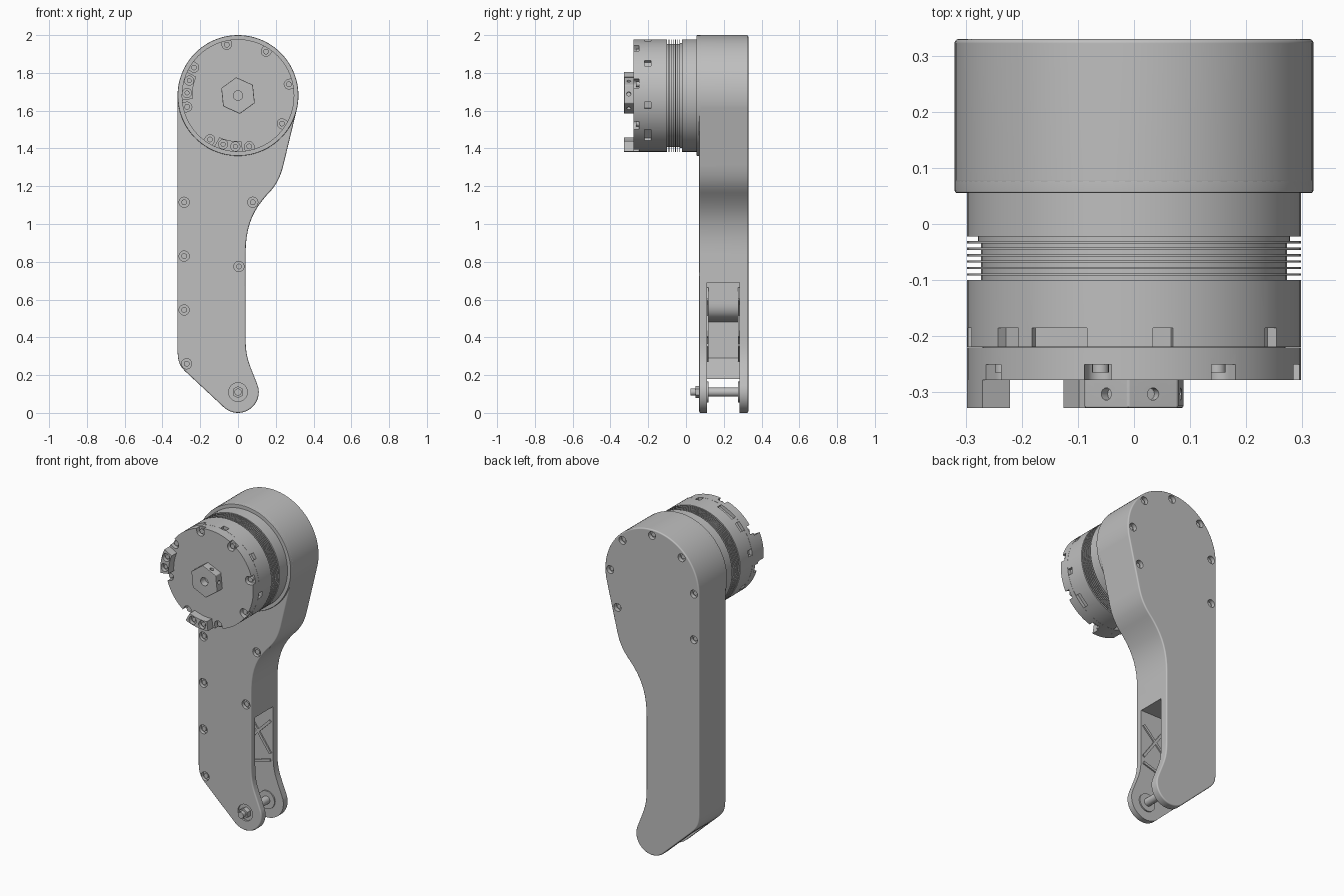
import bpy, bmesh
from math import sin, cos, radians
from mathutils import Vector, geometry

if "Cube" in bpy.data.objects:
    bpy.data.objects.remove(bpy.data.objects["Cube"])

grey = bpy.data.materials.new("plain_grey")
grey.use_nodes = True
grey.diffuse_color = (0.52, 0.52, 0.52, 1)
grey.node_tree.nodes["Principled BSDF"].inputs["Base Color"].default_value = grey.diffuse_color

AXIS_Z = 1.68
FOOT_Z = 0.11
CAN_R = 0.298


def arc(cx, cz, r, a0, a1, n):
    return [(cx + r * cos(radians(a0 + (a1 - a0) * i / n)),
             cz + r * sin(radians(a0 + (a1 - a0) * i / n))) for i in range(n + 1)]


def circle(cx, cz, r, n=24, turn=0):
    return arc(cx, cz, r, turn, turn + 360, n)[:-1]


def bezier(*pts):
    return [tuple(p) for p in geometry.interpolate_bezier(*[Vector(p) for p in pts], 10)]


def polar(r, a):
    return r * cos(radians(a)), AXIS_Z + r * sin(radians(a))


def prism(bm, pts, y0, y1):
    """Extrude an x-z outline from y0 to y1."""
    near = [bm.verts.new((x, y0, z)) for x, z in pts]
    far = [bm.verts.new((x, y1, z)) for x, z in pts]
    bm.faces.new(near)
    bm.faces.new(far[::-1])
    n = len(pts)
    for i in range(n):
        j = (i + 1) % n
        bm.faces.new((near[i], near[j], far[j], far[i]))


def radial_prism(bm, a, pts, y0, y1):
    """Prism whose outline is given as (radius, sideways) at angle a of the motor."""
    c, s = cos(radians(a)), sin(radians(a))
    prism(bm, [(r * c - t * s, AXIS_Z + r * s + t * c) for r, t in pts], y0, y1)


def finish(name, bm):
    bmesh.ops.recalc_face_normals(bm, faces=bm.faces)
    me = bpy.data.meshes.new(name)
    bm.to_mesh(me)
    bm.free()
    ob = bpy.data.objects.new(name, me)
    bpy.context.collection.objects.link(ob)
    me.materials.append(grey)
    return ob


def select(ob):
    bpy.ops.object.select_all(action='DESELECT')
    ob.select_set(True)
    bpy.context.view_layer.objects.active = ob


def smooth(ob):
    select(ob)
    bpy.ops.object.shade_smooth_by_angle(angle=radians(32))
    m = ob.modifiers.new("even_shading", 'WEIGHTED_NORMAL')
    m.keep_sharp = True


def bevel(ob, width, segments=2):
    m = ob.modifiers.new("bevel", 'BEVEL')
    m.width, m.segments, m.limit_method, m.angle_limit = width, segments, 'ANGLE', radians(40)
    select(ob)
    bpy.ops.object.modifier_apply(modifier=m.name)


def cut(ob, bm):
    cutter = finish("cutter", bm)
    cutter.hide_render = True
    m = ob.modifiers.new("cut", 'BOOLEAN')
    m.operation, m.solver, m.object = 'DIFFERENCE', 'EXACT', cutter
    select(ob)
    bpy.ops.object.modifier_apply(modifier=m.name)
    bpy.data.objects.remove(cutter)


# Leg housing
outline = arc(0, AXIS_Z, 0.32, -12, 180, 48)
outline += bezier((-0.32, 0.34), (-0.32, 0.27), (-0.31, 0.25), (-0.275, 0.216))
outline += arc(0, FOOT_Z, 0.11, 227, 380, 24)
outline += bezier((0.085, 0.195), (0.055, 0.27), (0.04, 0.3), (0.04, 0.4))
outline += bezier((0.04, 0.84), (0.04, 0.99), (0.08, 1.07), (0.15, 1.15))
outline += bezier((0.15, 1.15), (0.2, 1.2), (0.222, 1.24), (0.24, 1.31))[1:]
bm = bmesh.new()
prism(bm, outline, 0.07, 0.33)
housing = finish("leg_housing", bm)
bevel(housing, 0.008, 3)

# Fork gap, inner cavity and screw recesses in the housing
front_screws = [(-0.285, z) for z in (1.115, 0.83, 0.545)]
front_screws += [(-0.272, 0.26), (0.078, 1.115), (0.005, 0.775)]
back_screws = [polar(0.284, a) for a in range(0, 181, 45)] + [(-0.284, 1.4), (0.235, 1.46)]
bm = bmesh.new()
cavity = [(-0.17, 0.69), (0.2, 0.69), (0.2, -0.05), (-0.34, -0.05), (-0.34, 0.18),
          (-0.15, 0.18), (-0.28, 0.29), (-0.28, 0.48)]
cavity += bezier((-0.26, 0.49), (-0.21, 0.49), (-0.17, 0.52), (-0.17, 0.58))
prism(bm, cavity, 0.11, 0.283)
for x, z in front_screws:
    prism(bm, circle(x, z, 0.027), 0.05, 0.09)
for x, z in back_screws:
    prism(bm, circle(x, z, 0.024), 0.305, 0.35)
prism(bm, circle(0, FOOT_Z, 0.05), 0.05, 0.08)
cut(housing, bm)
smooth(housing)

# Stiffening ribs inside both fork plates
bm = bmesh.new()
rib_lines = [((-0.26, 0.32), (0.025, 0.6)), ((-0.16, 0.66), (0.025, 0.4)),
             ((-0.24, 0.28), (0.025, 0.36))]
for y0, y1 in ((0.105, 0.118), (0.275, 0.288)):
    for a, b in rib_lines:
        a, b = Vector(a), Vector(b)
        side = (b - a).orthogonal().normalized() * 0.008
        prism(bm, [a - side, b - side, b + side, a + side], y0, y1)
    prism(bm, circle(0, FOOT_Z, 0.055, 32), y0, y1)
smooth(finish("fork_ribs", bm))

# Foot axle with nut and threaded end
bm = bmesh.new()
prism(bm, circle(0, FOOT_Z, 0.024), 0.1, 0.3)
prism(bm, circle(0, FOOT_Z, 0.032, 6, 30), 0.05, 0.09)
prism(bm, circle(0, FOOT_Z, 0.019), 0.025, 0.06)
smooth(finish("foot_axle", bm))

# Collar between motor and housing
bm = bmesh.new()
prism(bm, circle(0, AXIS_Z, 0.3195, 96), 0.055, 0.085)
collar = finish("motor_collar", bm)
bevel(collar, 0.004)
smooth(collar)

# Rear of the motor: base drum, core and stacked cooling fins
bm = bmesh.new()
prism(bm, circle(0, AXIS_Z, CAN_R, 96), -0.022, 0.06)
prism(bm, circle(0, AXIS_Z, 0.278, 96), -0.031, -0.02)
prism(bm, circle(0, AXIS_Z, 0.273, 96), -0.102, -0.03)
for i in range(6):
    y = -0.0345 - 0.0115 * i
    prism(bm, circle(0, AXIS_Z, CAN_R, 96), y, y + 0.004)
smooth(finish("motor_fins", bm))

# Motor drum with pockets around its front edge: (angle, half width)
bm = bmesh.new()
prism(bm, circle(0, AXIS_Z, CAN_R, 96), -0.2195, -0.1)
drum = finish("motor_drum", bm)
pockets = [(a, 0.018) for a in (-10, 35, 80, 170, 215, 260)]
pockets += [(117, 0.055), (139, 0.028), (315, 0.04)]
bm = bmesh.new()
for a, w in pockets:
    radial_prism(bm, a, [(0.278, -w), (0.33, -w), (0.33, w), (0.278, w)], -0.24, -0.185)
cut(drum, bm)
smooth(drum)

# Motor face plate with open screw seats on its rim
bm = bmesh.new()
prism(bm, circle(0, AXIS_Z, CAN_R, 96), -0.278, -0.2205)
face_plate = finish("motor_face_plate", bm)
seat_angles = [12.5 + 45 * i for i in range(8)]
seat = [(0.33, 0.025)] + arc(0.276, 0, 0.025, 90, 270, 10) + [(0.33, -0.025)]
bm = bmesh.new()
for a in seat_angles:
    radial_prism(bm, a, seat, -0.3, -0.25)
cut(face_plate, bm)
smooth(face_plate)

# Thin inner spacer that leaves a seam behind the face plate
bm = bmesh.new()
prism(bm, circle(0, AXIS_Z, 0.27, 96), -0.225, -0.215)
smooth(finish("motor_spacer", bm))

# Raised lugs on the motor face, each with two screw seats
lug_angles = [(163, 177), (253, 267)]
for name, (a, b) in zip(("side_lug", "lower_lug"), lug_angles):
    bm = bmesh.new()
    prism(bm, arc(0, AXIS_Z, CAN_R, a - 8, b + 8, 10)
          + arc(0, AXIS_Z, 0.242, b + 7, a - 7, 10), -0.328, -0.27)
    lug = finish(name, bm)
    bm = bmesh.new()
    for t in (a, b):
        prism(bm, circle(*polar(0.27, t), 0.024), -0.35, -0.305)
    cut(lug, bm)
    smooth(lug)

# Hexagonal hub with a bore and a set-screw hole in every flat
bm = bmesh.new()
prism(bm, circle(0, AXIS_Z, 0.097, 6, 36), -0.328, -0.27)
hub = finish("hex_hub", bm)
bevel(hub, 0.004)
bm = bmesh.new()
prism(bm, circle(0, AXIS_Z, 0.025), -0.35, -0.285)
for i in range(6):
    a = radians(6 + 60 * i)
    out = Vector((cos(a), 0, sin(a)))
    pose = out.to_track_quat('Z', 'Y').to_matrix().to_4x4()
    pose.translation = out * 0.085 + Vector((0, -0.303, AXIS_Z))
    bmesh.ops.create_cone(bm, cap_ends=True, segments=16, radius1=0.011, radius2=0.011,
                          depth=0.04, matrix=pose)
cut(hub, bm)
smooth(hub)

# Screw heads sunk in their recesses
bm = bmesh.new()
for x, z in front_screws:
    prism(bm, circle(x, z, 0.015, 16), 0.077, 0.095)
for x, z in back_screws:
    prism(bm, circle(x, z, 0.013, 16), 0.3, 0.315)
for a in seat_angles:
    prism(bm, circle(*polar(0.276, a), 0.015, 16), -0.265, -0.245)
for t in lug_angles[0] + lug_angles[1]:
    prism(bm, circle(*polar(0.27, t), 0.013, 16), -0.316, -0.3)
smooth(finish("screws", bm))
